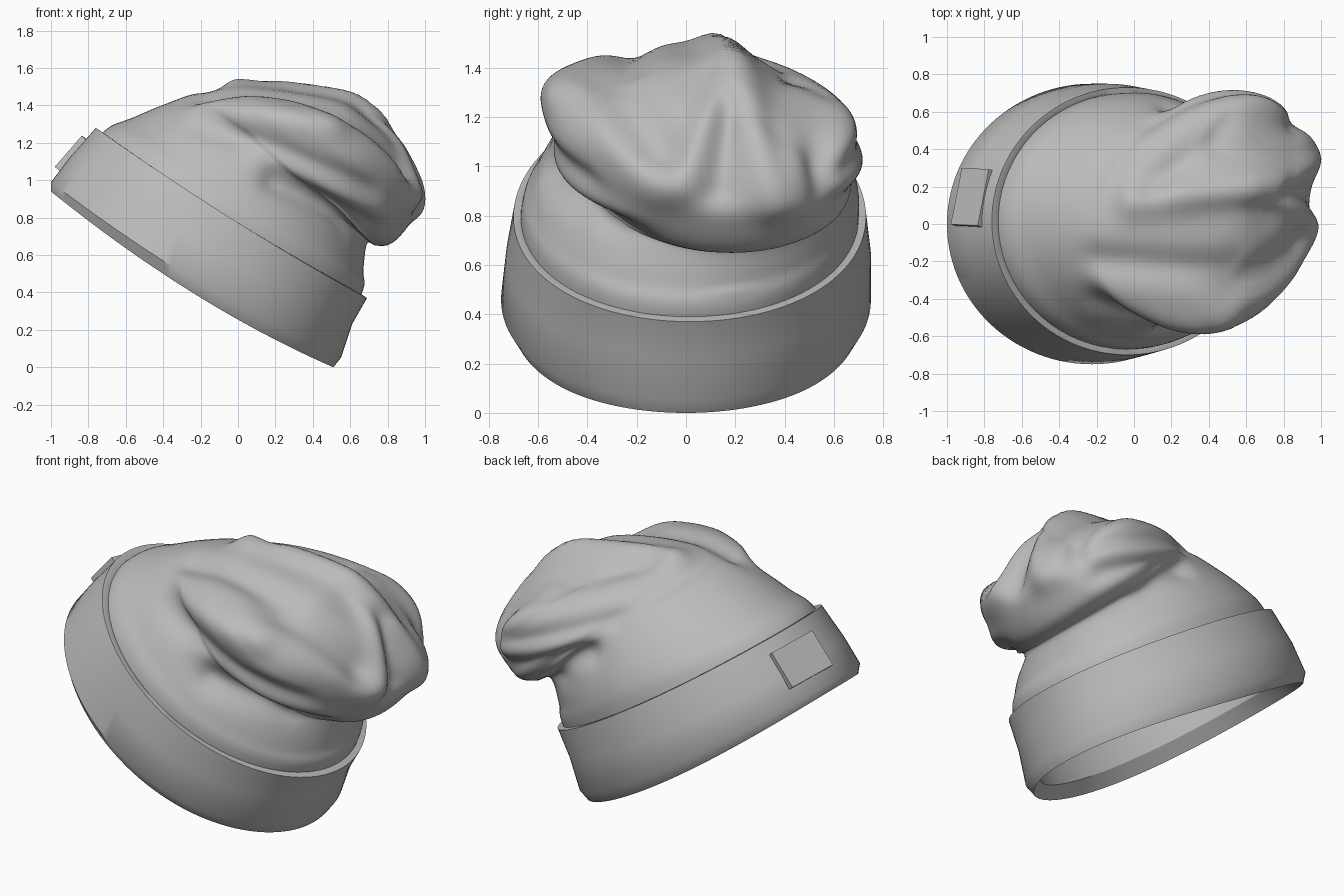
import bpy, bmesh
from math import cos, sin, pi, exp
from mathutils import Vector, Matrix

cube = bpy.data.objects.get("Cube")
if cube:
    bpy.data.objects.remove(cube, do_unlink=True)

SIDES = 112
GREY = (0.5, 0.5, 0.5, 1)
wool = bpy.data.materials.new("grey wool")
wool.use_nodes = True
wool.diffuse_color = GREY
wool.node_tree.nodes["Principled BSDF"].inputs["Base Color"].default_value = GREY


def finish(bm, name, angle):
    """Turn a bmesh into a shaded object with the wool material."""
    mesh = bpy.data.meshes.new(name)
    bm.to_mesh(mesh)
    bm.free()
    mesh.materials.append(wool)
    obj = bpy.data.objects.new(name, mesh)
    bpy.context.collection.objects.link(obj)
    bpy.ops.object.select_all(action='DESELECT')
    obj.select_set(True)
    bpy.context.view_layer.objects.active = obj
    bpy.ops.object.shade_smooth_by_angle(angle=angle)


def smooth_rings(rings, steps):
    """Fill in rings between the given ones along a smooth path."""
    filled = []
    last = len(rings) - 1
    for i in range(last):
        before, start, end = rings[max(0, i - 1)], rings[i], rings[i + 1]
        after = rings[min(last, i + 2)]
        for step in range(steps):
            t = step / steps
            ring = []
            for a, b, c, d in zip(before, start, end, after):
                slope_in, slope_out = (c - a) / 2, (d - b) / 2
                ease = t * t * (3 - 2 * t)
                ring.append(b + (c - b) * ease
                            + slope_in * t * (1 - t) ** 2 - slope_out * t * t * (1 - t))
            filled.append(ring)
    return filled + [rings[last]]


def loft(rings):
    """Skin tilted oval rings: back x, back z, front x, front z, min y, max y,
    and a skew that sags the sides (cuff) or swings the front sideways (crown)."""
    bm = bmesh.new()
    loops = []
    for back_x, back_z, front_x, front_z, min_y, max_y, sag, swing in rings:
        middle = (min_y + max_y) / 2
        back = Vector((back_x, middle - swing, back_z))
        front = Vector((front_x, middle + swing, front_z))
        centre, reach = (back + front) / 2, (front - back) / 2
        wide = Vector((0, (max_y - min_y) / 2, 0))
        loop = []
        for k in range(SIDES):
            turn = 2 * pi * k / SIDES
            drop = Vector((0, 0, sag * sin(turn) ** 2))
            loop.append(bm.verts.new(centre + reach * cos(turn) + wide * sin(turn) - drop))
        loops.append(loop)
    for low, high in zip(loops, loops[1:]):
        for k in range(SIDES):
            n = (k + 1) % SIDES
            bm.faces.new((low[k], low[n], high[n], high[k]))
    bm.normal_update()
    return bm


def line_distance(point, start, end):
    along = end - start
    t = (point - start).dot(along) / along.length_squared
    return (point - start - along * max(0, min(1, t))).length


def add_folds(bm, facing, folds):
    """Push the cloth out (or in) along straight lines seen from one direction.
    Each fold: start across, start up, end across, end up, height, width."""
    kept_axes = [i for i in range(3) if not facing[i]]
    moves = []
    for vert in bm.verts:
        seen = Vector([vert.co[i] for i in kept_axes])
        amount = 0
        for start_a, start_b, end_a, end_b, height, width in folds:
            away = line_distance(seen, Vector((start_a, start_b)), Vector((end_a, end_b)))
            amount += height * exp(-(away / width) ** 2)
        # The cloth tucked inside the cuff stays smooth
        above_cuff = (vert.co - CUFF_CENTRE).dot(CUFF_AXIS)
        free = max(0, min(1, above_cuff * 8))
        moves.append(vert.normal * amount * free * max(0, vert.normal.dot(facing)))
    for vert, move in zip(bm.verts, moves):
        vert.co += move
    loose = [v for v in bm.verts if (v.co - CUFF_CENTRE).dot(CUFF_AXIS) > .3]
    bmesh.ops.smooth_vert(bm, verts=loose, factor=.5,
                          use_axis_x=True, use_axis_y=True, use_axis_z=True)
    bm.normal_update()


# Folded cuff: inner ledge, outer wall, rolled bottom lip
cuff = loft([
    (-.71, 1.23, .64, .4, -.66, .69, .03, 0),
    (-.73, 1.26, .66, .39, -.67, .7, .03, 0),
    (-.76, 1.28, .69, .37, -.7, .73, .03, 0),
    (-.9, 1.12, .61, .23, -.73, .75, .04, 0),
    (-1, .99, .55, .05, -.75, .75, .06, 0),
    (-1, .94, .51, 0, -.71, .71, .07, 0),
    (-.91, .98, .47, .07, -.66, .66, .05, 0),
])
finish(cuff, "cuff", 0.7)

# Crown: lining, body, then the bulging slouch leaning to one side
CUFF_CENTRE = Vector((-.04, 0, .82))
CUFF_AXIS = Vector((.53, 0, .85))
crown = loft(smooth_rings([
    (-.91, .98, .47, .07, -.66, .66, .05, 0),
    (-.73, 1.25, .66, .39, -.67, .7, .03, 0),
    (-.55, 1.34, .67, .52, -.62, .69, .02, 0),
    (-.28, 1.45, .69, .66, -.52, .63, 0, .05),
    (-.17, 1.47, .74, .65, -.53, .66, 0, .1),
    (-.08, 1.49, .82, .66, -.55, .71, 0, .12),
    (.02, 1.5, .9, .74, -.56, .72, 0, .13),
    (.15, 1.49, .96, .85, -.54, .7, 0, .13),
    (.3, 1.47, .94, 1, -.45, .62, 0, .1),
    (.56, 1.42, .83, 1.2, -.12, .3, 0, .03),
    (.68, 1.33, .7, 1.31, .08, .1, 0, 0),
], 7))
bmesh.ops.holes_fill(crown, edges=[e for e in crown.edges if e.is_boundary
                                   and e.verts[0].co.x > .6 and e.verts[0].co.z > 1.2])

# Folds in the slouch, grouped by the direction they face
add_folds(crown, Vector((1, 0, 0)), [
    (-.45, 1.33, -.1, .93, .05, .09),
    (-.3, 1.34, -.12, 1.06, -.08, .08),
    (.12, 1.28, 0, .92, .05, .06),
    (.2, 1.2, .13, .9, -.06, .06),
    (.18, 1.45, .36, .85, .06, .07),
    (.38, 1.35, .48, .84, .03, .06),
    (.52, 1.25, .56, .88, -.06, .06),
])
add_folds(crown, Vector((0, -1, 0)), [
    (-.2, 1.4, .5, 1.3, .05, .08),
    (-.2, 1.31, .7, .95, -.04, .07),
    (.1, 1.15, .75, .83, .04, .06),
    (.2, 1, .7, .76, -.06, .07),
])
add_folds(crown, Vector((0, 1, 0)), [
    (.8, 1, .1, 1.28, -.04, .06),
    (.75, .84, .2, 1.07, -.05, .06),
])
add_folds(crown, Vector((0, 0, 1)), [
    (-.2, -.2, .5, -.25, -.05, .09),
    (.1, .2, .5, .55, -.03, .07),
    (0, .12, .85, .22, .06, .09),
    (.45, .42, .85, .38, -.04, .07),
])
finish(crown, "crown", 0.9)

# Small raised patch stitched on the cuff
across = Vector((.19, .97, -.12)).normalized()
outward = Vector((.66, 0, .75)).cross(across).normalized()
upward = across.cross(outward)
frame = Matrix((across, upward, outward)).transposed().to_4x4()
size = Matrix.Diagonal((.31, .22, .05, 1))
patch = bmesh.new()
bmesh.ops.create_cube(patch, size=1, matrix=Matrix.Translation((-.86, .14, 1.12)) @ frame @ size)
finish(patch, "cuff_patch", 0.5)
